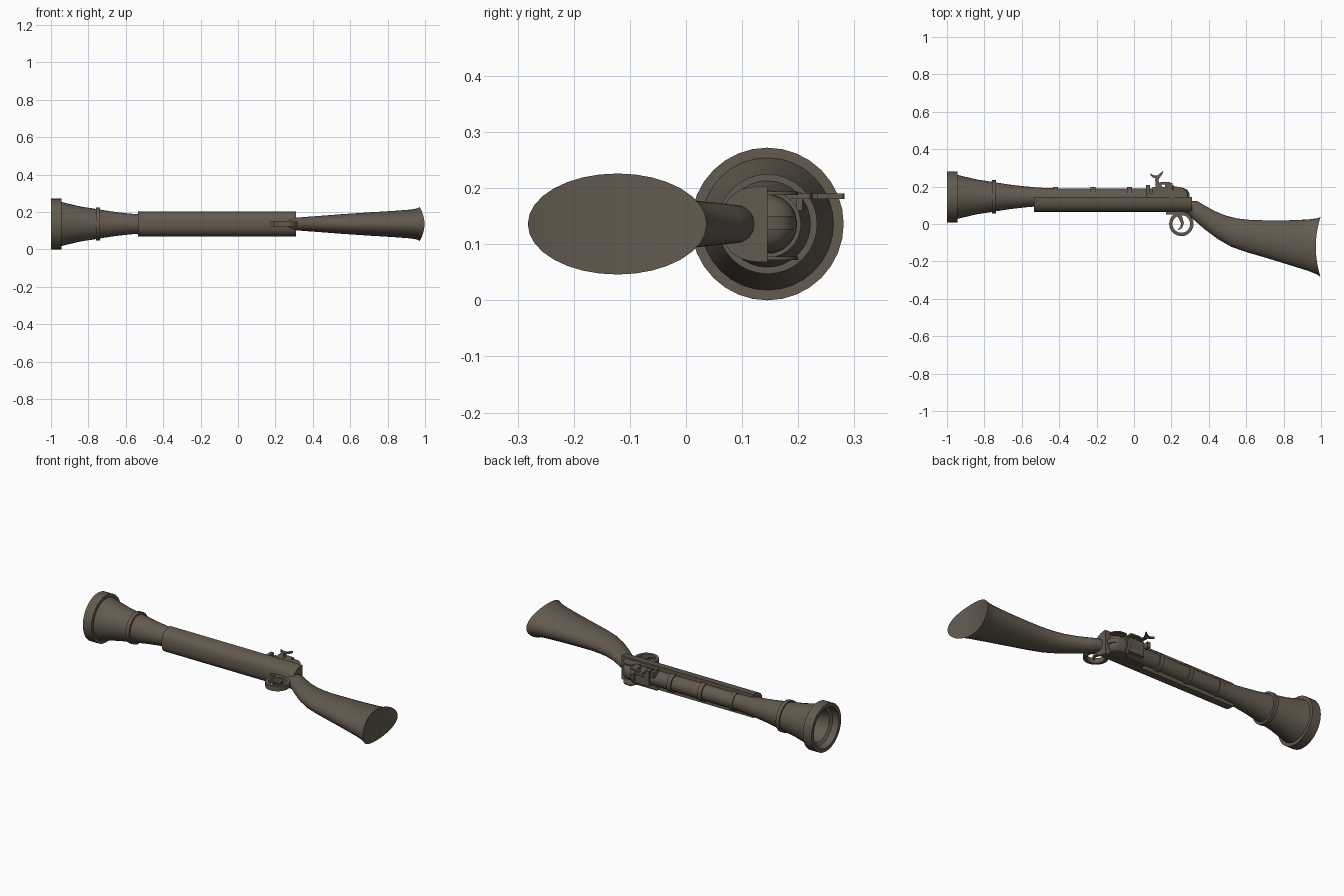
import bpy, bmesh, math
from mathutils import Vector

AY, AZ = 0.145, 0.136   # barrel axis

# dark brown-grey finish shared by every part
DARK = bpy.data.materials.new("dark_finish")
DARK.diffuse_color = (0.125, 0.103, 0.077, 1)


def finish(name, bm, angle=35):
    bmesh.ops.recalc_face_normals(bm, faces=bm.faces)
    me = bpy.data.meshes.new(name)
    bm.to_mesh(me)
    bm.free()
    me.materials.append(DARK)
    ob = bpy.data.objects.new(name, me)
    bpy.context.collection.objects.link(ob)
    bpy.ops.object.select_all(action='DESELECT')
    ob.select_set(True)
    bpy.context.view_layer.objects.active = ob
    bpy.ops.object.shade_smooth_by_angle(angle=math.radians(angle))
    return ob


def skin(name, rings, loop=False, end_strips=False, angle=35):
    """Bridge equal-length closed rings of points and cap both ends."""
    bm = bmesh.new()
    vs = [[bm.verts.new(p) for p in r] for r in rings]
    n = len(vs[0])
    pairs = list(zip(vs, vs[1:])) + ([(vs[-1], vs[0])] if loop else [])
    for a, b in pairs:
        for i in range(n):
            j = (i + 1) % n
            bm.faces.new((a[i], a[j], b[j], b[i]))
    if not loop:
        bm.faces.new(vs[0])
        if end_strips:      # curved end made of strips
            last = vs[-1]
            for i in range(n // 2):
                quad = (last[i], last[i + 1], last[n - i - 1], last[(n - i) % n])
                bm.faces.new(list(dict.fromkeys(quad)))
        else:
            bm.faces.new(vs[-1])
    return finish(name, bm, angle)


def lathe(name, profile, n=32, loop=False):
    """Turn (x, radius) points about the barrel axis."""
    ang = [2 * math.pi * i / n for i in range(n)]
    return skin(name, [[(x, AY + r * math.cos(a), AZ + r * math.sin(a)) for a in ang]
                       for x, r in profile], loop=loop)


def plate(name, pts, z0, z1):
    """Extrude an (x, y) outline through z."""
    return skin(name, [[(x, y, z) for x, y in pts] for z in (z0, z1)])


def box(name, x0, x1, y0, y1, z0, z1):
    return plate(name, [(x0, y0), (x1, y0), (x1, y1), (x0, y1)], z0, z1)


def ribbon(name, path, z0, z1):
    """Thin bent bar following (x, y, half width) points."""
    left, right = [], []
    for i, (x, y, w) in enumerate(path):
        a, b = path[max(i - 1, 0)], path[min(i + 1, len(path) - 1)]
        d = Vector((b[0] - a[0], b[1] - a[1])).normalized()
        left.append((x - d.y * w, y + d.x * w))
        right.append((x + d.y * w, y - d.x * w))
    return plate(name, left + right[::-1], z0, z1)


# flared barrel with hollow bore and domed breech
lathe("barrel", [(-0.70, 0.002), (-0.70, 0.045), (-0.80, 0.056), (-0.90, 0.078), (-0.955, 0.092),
                 (-0.965, 0.108), (-1.0, 0.115), (-1.0, 0.136), (-0.945, 0.136), (-0.945, 0.118),
                 (-0.90, 0.107), (-0.84, 0.093), (-0.76, 0.081), (-0.76, 0.089), (-0.738, 0.089),
                 (-0.738, 0.077), (-0.66, 0.065), (-0.58, 0.056), (-0.5, 0.049), (-0.42, 0.046),
                 (0.20, 0.044)])
lathe("breech", [(0.19, 0.03), (0.19, 0.060), (0.215, 0.060), (0.215, 0.053), (0.25, 0.052),
                 (0.272, 0.044), (0.286, 0.029), (0.292, 0.004)])
plate("breech_tang", [(0.24, AY), (0.296, AY), (0.296, 0.165), (0.285, 0.183), (0.265, 0.192),
                      (0.24, 0.196)], 0.125, 0.149)

# barrel bands
for i, x in enumerate((-0.42, -0.22, -0.025)):
    lathe(f"barrel_band_{i + 1}", [(x - 0.013, 0.04), (x - 0.013, 0.052),
                                   (x + 0.013, 0.052), (x + 0.013, 0.04)], loop=True)

# rounded fore stock, flat on the barrel side
section = []
for i in range(21):
    a = math.pi * i / 20
    c, s = math.cos(a), math.sin(a)
    section.append((AY - 0.080 * s ** 0.75, AZ + 0.068 * math.copysign(abs(c) ** 0.75, c)))
skin("fore_stock", [[(x, y, z) for y, z in section] for x in (-0.535, 0.31)])

# butt stock: (top x, top y, bottom x, bottom y, half thickness)
rows = [(0.29, 0.122, 0.25, 0.067, 0.032), (0.34, 0.122, 0.285, 0.055, 0.034),
        (0.38, 0.098, 0.32, 0.022, 0.037), (0.43, 0.070, 0.38, -0.030, 0.041),
        (0.49, 0.045, 0.45, -0.082, 0.046), (0.55, 0.030, 0.52, -0.122, 0.051),
        (0.62, 0.022, 0.60, -0.150, 0.056), (0.72, 0.019, 0.71, -0.182, 0.063),
        (0.83, 0.020, 0.83, -0.219, 0.070), (0.93, 0.024, 0.93, -0.250, 0.077),
        (0.975, 0.030, 0.975, -0.268, 0.083), (0.997, 0.037, 0.997, -0.282, 0.090)]
rings = []
for k, (tx, ty, bx, by, h) in enumerate(rows):
    ring = []
    for i in range(32):
        a = 2 * math.pi * i / 32
        c, s = math.cos(a), math.sin(a)
        dish = 0.025 * (1 - c * c) * max(0, k - 8) / 3    # hollowed butt end
        ring.append(((tx + bx) / 2 + c * (tx - bx) / 2 - dish,
                     (ty + by) / 2 + c * (ty - by) / 2, AZ + s * h))
    rings.append(ring)
skin("butt_stock", rings, end_strips=True)

# trigger guard and trigger
ring_pts = []
for i in range(32):
    a = 2 * math.pi * i / 32
    ring_pts.append([(0.253 + r * math.cos(a), r * math.sin(a), z)
                     for r, z in ((0.047, 0.122), (0.065, 0.122), (0.065, 0.150), (0.047, 0.150))])
skin("trigger_guard", ring_pts, loop=True)
box("guard_mount", 0.17, 0.27, 0.052, 0.075, 0.122, 0.150)
ribbon("trigger", [(0.235, 0.06, 0.012), (0.250, 0.03, 0.010), (0.259, 0.005, 0.008),
                   (0.254, -0.016, 0.006), (0.236, -0.032, 0.002)], 0.129, 0.143)

# lock: thin side plates, block and pan
for name, z in (("lock_plate", 0.188), ("side_plate", 0.072)):
    plate(name, [(0.07, 0.135), (0.285, 0.135), (0.285, 0.165), (0.272, 0.185), (0.25, 0.198),
                 (0.215, 0.20), (0.20, 0.165), (0.07, 0.165)], z, z + 0.006)
box("lock_block", 0.10, 0.20, 0.14, 0.197, 0.10, 0.186)
box("priming_pan", 0.065, 0.085, 0.15, 0.208, 0.160, 0.192)
box("pan_lid", 0.165, 0.205, 0.17, 0.220, 0.181, 0.191)

# hammer with curved jaw and spur
ribbon("hammer_neck", [(0.145, 0.16, 0.022), (0.138, 0.19, 0.018), (0.125, 0.212, 0.010),
                       (0.122, 0.235, 0.009), (0.130, 0.255, 0.010)], 0.181, 0.190)
ribbon("hammer_jaw", [(0.088, 0.267, 0.003), (0.100, 0.256, 0.006), (0.118, 0.250, 0.008),
                      (0.134, 0.256, 0.008), (0.145, 0.268, 0.006), (0.155, 0.281, 0.002)],
       0.181, 0.190)
ribbon("hammer_arm", [(0.115, 0.205, 0.006), (0.150, 0.218, 0.008), (0.195, 0.217, 0.006)],
       0.181, 0.190)
